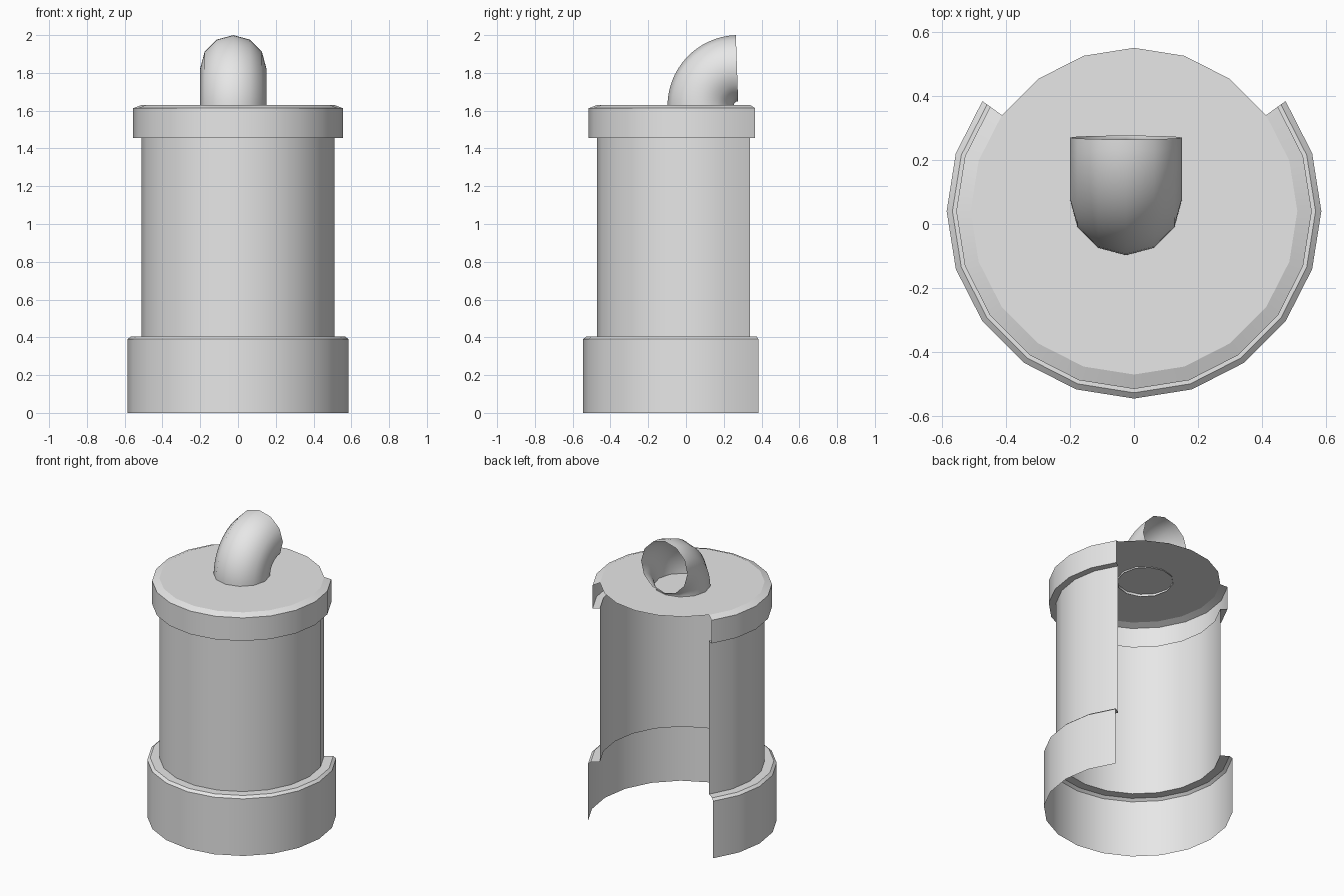
import bpy, bmesh
from math import sin, cos, radians

cube = bpy.data.objects.get("Cube")
if cube:
    bpy.data.objects.remove(cube, do_unlink=True)

grey = bpy.data.materials.new("plain grey")
grey.use_nodes = True
grey.diffuse_color = (0.8, 0.8, 0.8, 1)
grey.node_tree.nodes["Principled BSDF"].inputs["Base Color"].default_value = (0.8, 0.8, 0.8, 1)

SIDES = 20
CENTRE_Y = 0.04
LID_RADIUS = 0.51
LID_Z = 1.63


def make_object(name, bm, angle=30):
    mesh = bpy.data.meshes.new(name)
    bm.to_mesh(mesh)
    bm.free()
    mesh.materials.append(grey)
    obj = bpy.data.objects.new(name, mesh)
    bpy.context.collection.objects.link(obj)
    bpy.ops.object.select_all(action='DESELECT')
    obj.select_set(True)
    bpy.context.view_layer.objects.active = obj
    bpy.ops.object.shade_smooth_by_angle(angle=radians(angle))
    return obj


def ring_point(radius, step, z):
    a = radians(step * 360 / SIDES)
    return (radius * cos(a), CENTRE_Y + radius * sin(a), z)


def skin(bm, rows, closed=False):
    """Join neighbouring rows of points with quads."""
    grid = [[bm.verts.new(p) for p in row] for row in rows]
    count = len(grid[0])
    for a, b in zip(grid, grid[1:]):
        for i in range(count if closed else count - 1):
            j = (i + 1) % count
            bm.faces.new((a[i], a[j], b[j], b[i]))


# Thin body shell with base band and top collar, open at the back and below
profile = [(0.585, 0), (0.585, 0.39), (0.567, 0.405), (LID_RADIUS, 0.405),
           (LID_RADIUS, 1.455), (0.555, 1.455), (0.555, 1.613), (LID_RADIUS, LID_Z)]
bm = bmesh.new()
skin(bm, [[ring_point(r, s, z) for s in range(-12, 3)] for r, z in profile])
make_object("body_shell", bm)

# Full round lid
bm = bmesh.new()
bm.faces.new([bm.verts.new(ring_point(LID_RADIUS, s, LID_Z)) for s in range(SIDES)])
make_object("lid", bm)

# Open elbow pipe, bending from the lid to the back
BEND_Y, BEND_Z = 0.277, 1.625
BEND_RADIUS, PIPE_RADIUS, PIPE_X = 0.2, 0.175, -0.025
PIPE_SIDES, BEND_STEPS = 12, 16
bm = bmesh.new()
rows = []
for k in range(BEND_STEPS + 1):
    t = radians(-2 + 90 * k / BEND_STEPS)
    row = []
    for i in range(PIPE_SIDES):
        a = radians(i * 360 / PIPE_SIDES)
        r = BEND_RADIUS + PIPE_RADIUS * sin(a)
        row.append((PIPE_X - PIPE_RADIUS * cos(a), BEND_Y - r * cos(t), BEND_Z + r * sin(t)))
    rows.append(row)
skin(bm, rows, closed=True)
bmesh.ops.recalc_face_normals(bm, faces=bm.faces)
make_object("elbow_pipe", bm, 40)
